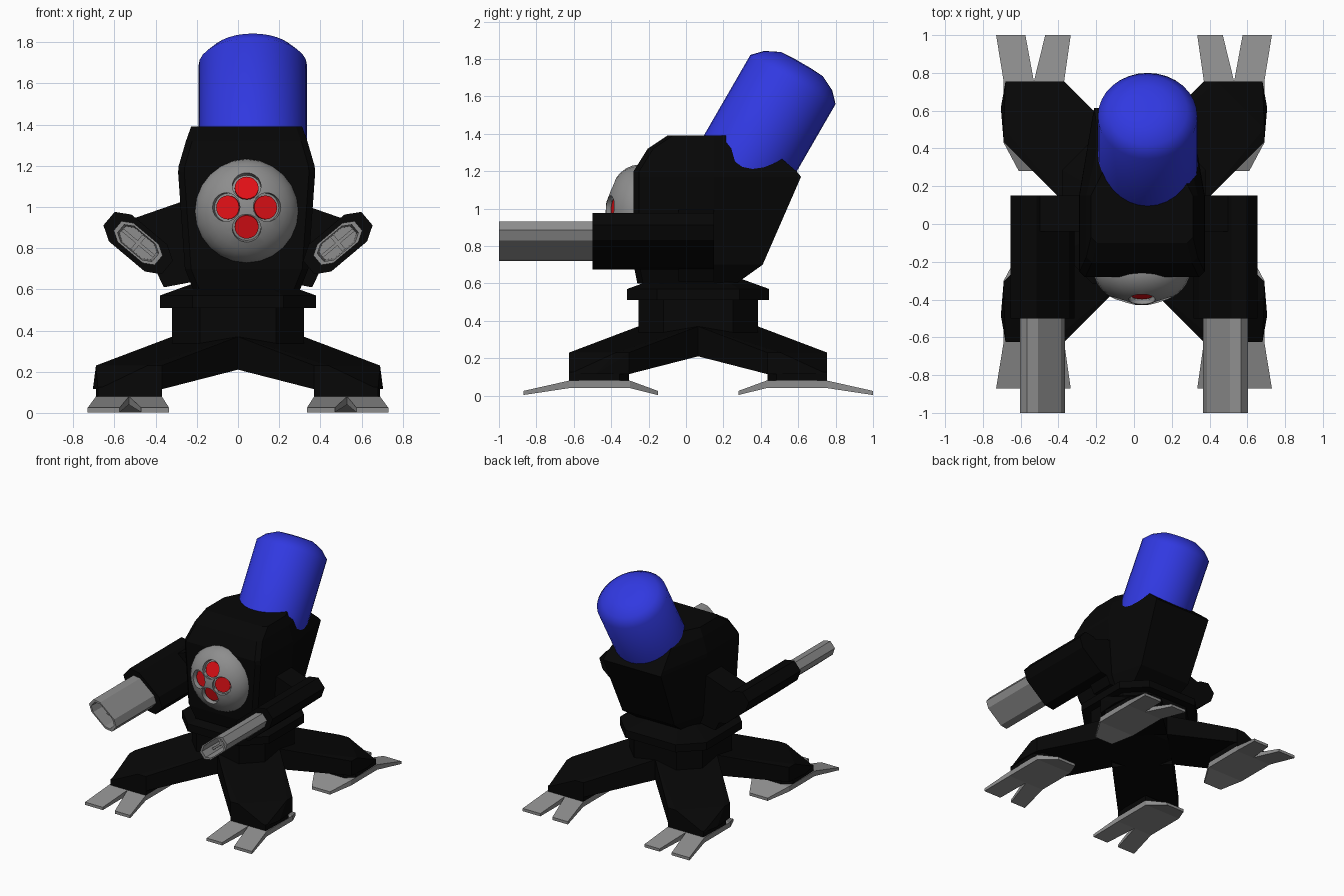
import bpy, bmesh, math
from mathutils import Vector, Matrix

if "Cube" in bpy.data.objects:
    bpy.data.objects.remove(bpy.data.objects["Cube"])


def colour(name, rgb):
    m = bpy.data.materials.new(name)
    m.diffuse_color = (*rgb, 1)
    m.use_nodes = True
    m.node_tree.nodes["Principled BSDF"].inputs["Base Color"].default_value = m.diffuse_color
    return m


BLACK = colour("black", (0.002, 0.002, 0.002))
GREY = colour("grey", (0.27, 0.27, 0.27))
BLUE = colour("blue", (0.03, 0.04, 0.75))
RED = colour("red", (0.75, 0.005, 0.008))


def finish(name, bm, mat=GREY, smooth=None):
    bmesh.ops.recalc_face_normals(bm, faces=bm.faces)
    me = bpy.data.meshes.new(name)
    bm.to_mesh(me)
    bm.free()
    ob = bpy.data.objects.new(name, me)
    bpy.context.collection.objects.link(ob)
    me.materials.append(mat)
    if smooth:
        bpy.ops.object.select_all(action='DESELECT')
        ob.select_set(True)
        bpy.context.view_layer.objects.active = ob
        bpy.ops.object.shade_smooth_by_angle(angle=math.radians(smooth))
    return ob


def hulls(name, groups, mat=GREY):
    """One object made of several convex blocks."""
    bm = bmesh.new()
    for pts in groups:
        vs = [bm.verts.new(p) for p in pts]
        res = bmesh.ops.convex_hull(bm, input=vs)
        bad = {v for v in res["geom_interior"] + res["geom_unused"]
               if isinstance(v, bmesh.types.BMVert)}
        bmesh.ops.delete(bm, geom=list(bad), context='VERTS')
    bmesh.ops.dissolve_limit(bm, angle_limit=0.01, verts=bm.verts, edges=bm.edges)
    return finish(name, bm, mat)


def loft(name, rings, mat=GREY, smooth=None):
    """Bridge equal-sized rings and cap both ends."""
    bm = bmesh.new()
    loops = [[bm.verts.new(p) for p in r] for r in rings]
    n = len(loops[0])
    for a, b in zip(loops, loops[1:]):
        for i in range(n):
            j = (i + 1) % n
            bm.faces.new((a[i], a[j], b[j], b[i]))
    bm.faces.new(loops[0][::-1])
    bm.faces.new(loops[-1])
    return finish(name, bm, mat, smooth)


CY = 0.065  # y centre of the base

# base column and turret ring: squares with cut corners
square = [(1, -.58), (1, .58), (.58, 1), (-.58, 1),
          (-1, .58), (-1, -.58), (-.58, -1), (.58, -1)]
loft("base_column", [[(r * x, CY + r * y, z) for x, y in square] for r, z in (
    (.25, .21), (.32, .25), (.32, .51), (.38, .51), (.38, .57), (.2, .635))], BLACK)

# legs and clawed feet
outline = [(.37, .69), (.68, .69), (.705, .55), (.69, .37)]
pad = [(.37, .69), (.68, .69), (.69, .42), (.62, .37), (.37, .37)]
for sx, sx_name in ((-1, "left"), (1, "right")):
    for sy, sy_name in ((-1, "front"), (1, "back")):
        def put(pts):
            return [(sx * x, CY + sy * y, z) for x, y, z in pts]
        beam = [(x, y, z) for x, y in ((.32, 0), (0, .32)) for z in (.21, .37)]
        beam += [(x, y, .115) for x, y in outline]
        beam += [(x, y, .23) for x, y in ((.37, .69), (.44, .69), (.69, .44), (.69, .37))]
        foot = [(x, y, z) for x, y in pad for z in (.08, .125)]
        hulls(f"{sy_name}_{sx_name}_leg", [put(beam), put(foot)], BLACK)

        def plate(x0, x1, ya, za, x2, x3, yb, zb):
            top = [(x0, ya, za), (x1, ya, za), (x2, yb, zb), (x3, yb, zb)]
            return put(top + [(x, y, .04 if z > .05 else 0.003) for x, y, z in top])
        hulls(f"{sy_name}_{sx_name}_claws", [
            plate(.45, .61, .215, .025, .37, .69, .365, .08),
            plate(.37, .69, .365, .08, .37, .69, .69, .08),
            plate(.37, .53, .69, .08, .335, .47, .935, .025),
            plate(.53, .69, .69, .08, .575, .73, .935, .025)])

# torso, lofted upward from faceted sections
CX = 0.042
sections = [(.60, .26, -.26, .27), (.70, .30, -.28, .41), (1.17, .333, -.28, .615),
            (1.20, .33, -.28, .59), (1.32, .295, -.205, .45), (1.39, .27, -.10, .28)]
rings = []
for z, hx, y0, y1 in sections:
    half = [(hx - .03, y0), (hx, y0 + .03), (hx, .15), (hx * .76, y1)]
    rings.append([(CX + x, y, z) for x, y in half] +
                 [(CX - x, y, z) for x, y in reversed(half)])
loft("torso", rings, BLACK)

# tilted blue canister with a low domed cap
tilt = Matrix.Translation((.072, .572, 1.69)) @ Matrix.Rotation(math.radians(-30), 4, 'X')
turns = [2 * math.pi * i / 32 for i in range(32)]
loft("canister", [[tilt @ Vector((r * math.cos(a), r * math.sin(a), z)) for a in turns]
                  for r, z in ((.263, -.6), (.263, 0), (.21, .055), (.13, .095), (.05, .1))],
     BLUE, 60)

# arms and hollow gun barrels
octagon = [(.13, .03), (.08, .06), (-.08, .06), (-.13, .03),
           (-.13, -.03), (-.08, -.06), (.08, -.06), (.13, -.03)]
c, s = math.cos(math.radians(40)), math.sin(math.radians(40))
for sx, side in ((-1, "left"), (1, "right")):
    def at(u, v, y):
        return (sx * (.485 + u * c - v * s), y, .825 + u * s + v * c)

    def ring(k, y):
        return [at(u * k, v * k, y) for u, v in octagon]
    loft(f"{side}_arm", [ring(1.42, -.5), ring(1.42, .15)], BLACK)
    hulls(f"{side}_shoulder", [[(sx * x, y, z) for y in (-.04, .15) for x, z in
          ((.2, 1.05), (.29, 1.02), (.52, .94), (.36, .61), (.2, .64))]], BLACK)
    loft(f"{side}_barrel", [ring(1, -.48), ring(1, -1), ring(.84, -1), ring(.76, -.6)])
    hulls(f"{side}_barrel_struts", [
        [at(u, v, y) for u in (-.1, .1) for v in (-.008, .008) for y in (-.9, -.59)],
        [at(u, v, y) for u in (-.01, .01) for v in (-.045, .045) for y in (-.9, -.59)]])

# domed face with four recessed eyes
centre, radii = Vector((CX, -.25, .98)), Vector((.255, .18, .255))
bm = bmesh.new()
bmesh.ops.create_uvsphere(bm, u_segments=24, v_segments=16, radius=1,
                          matrix=Matrix.Translation(centre) @ Matrix.Diagonal((*radii, 1))
                          @ Matrix.Rotation(math.pi / 2, 4, 'X'))
face = finish("face_dome", bm)
cut, eyes = bmesh.new(), bmesh.new()
for x, z in ((.102, .02), (-.102, .02), (0, .125), (0, -.085)):
    y = -radii.y * math.sqrt(1 - (x * x + z * z) / radii.x ** 2)
    normal = Vector((x / radii.x ** 2, y / radii.y ** 2, z / radii.z ** 2)).normalized()
    frame = Matrix.Translation(centre + Vector((x, y, z))) @ \
        normal.to_track_quat('Z', 'Y').to_matrix().to_4x4()
    for target, r, depth, off in ((cut, .07, .09, .003), (eyes, .058, .03, -.047)):
        bmesh.ops.create_cone(target, cap_ends=True, segments=20, radius1=r, radius2=r,
                              depth=depth, matrix=frame @ Matrix.Translation((0, 0, off)))
cutter = finish("eye_cutter", cut)
cutter.hide_render = True
finish("eyes", eyes, RED, 30)
mod = face.modifiers.new("eye_holes", 'BOOLEAN')
mod.operation, mod.solver, mod.object = 'DIFFERENCE', 'EXACT', cutter
bpy.ops.object.select_all(action='DESELECT')
face.select_set(True)
bpy.context.view_layer.objects.active = face
bpy.ops.object.modifier_apply(modifier=mod.name)
bpy.data.objects.remove(cutter)
bpy.ops.object.shade_smooth_by_angle(angle=math.radians(30))
